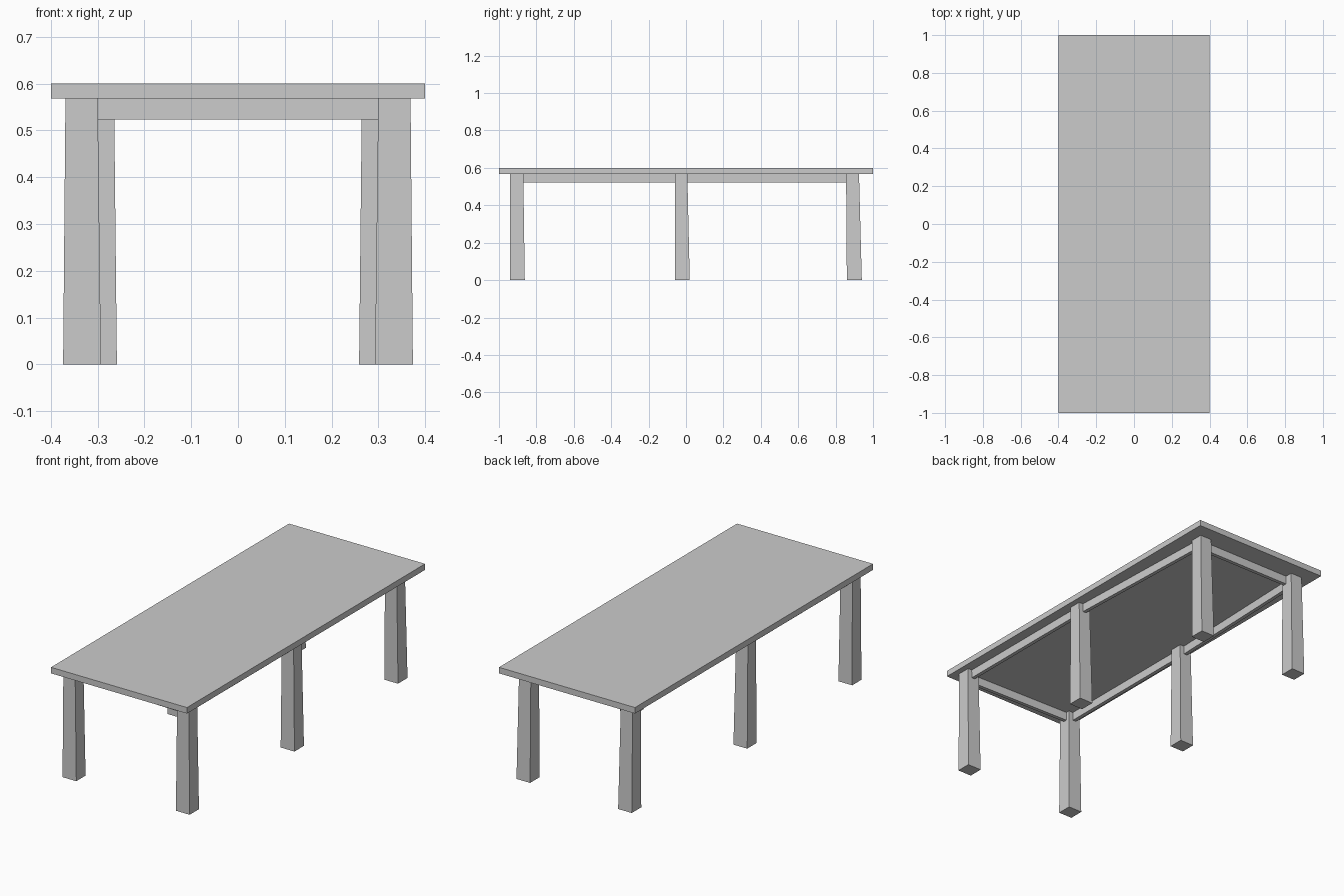
import bpy
from mathutils import Vector

cube = bpy.data.objects.get("Cube")
if cube:
    bpy.data.objects.remove(cube)

grey = bpy.data.materials.new("plain_grey")
grey.use_nodes = True
colour = (0.6, 0.6, 0.6, 1)
grey.diffuse_color = colour
grey.node_tree.nodes["Principled BSDF"].inputs["Base Color"].default_value = colour

TOP, UNDER, APRON = 0.6, 0.568, 0.523


def prism(name, low, high, z0, z1):
    """Six-sided block between a lower and an upper four-corner outline."""
    verts = [(x, y, z0) for x, y in low] + [(x, y, z1) for x, y in high]
    sides = [(i, (i + 1) % 4, (i + 1) % 4 + 4, i + 4) for i in range(4)]
    mesh = bpy.data.meshes.new(name)
    mesh.from_pydata(verts, [], [(3, 2, 1, 0), (4, 5, 6, 7)] + sides)
    mesh.materials.append(grey)
    obj = bpy.data.objects.new(name, mesh)
    bpy.context.collection.objects.link(obj)
    return obj


def rect(x0, x1, y0, y1):
    x0, x1 = sorted((x0, x1))
    return [(x0, y0), (x1, y0), (x1, y1), (x0, y1)]


def rail(name, start, end, thick=0.02):
    """Thin upright board running between two points."""
    a, b = Vector(start), Vector(end)
    d = (b - a).normalized()
    n = Vector((-d.y, d.x)) * thick / 2
    outline = [a - n, b - n, b + n, a + n]
    return prism(name, outline, outline, APRON, UNDER)


# Table top
board = rect(-0.4, 0.4, -1, 1)
prism("table_top", board, board, UNDER, TOP)

# Legs: inner x, outer x, front y, back y at the foot and at the head
legs = {
    "front": ((0.293, 0.374, -0.94, -0.862), (0.3, 0.369, -0.94, -0.87)),
    "middle": ((0.293, 0.374, -0.06, 0.02), (0.3, 0.369, -0.06, 0.007)),
    "back": ((0.259, 0.339, 0.86, 0.94), (0.265, 0.334, 0.856, 0.925)),
}
for side, s in (("left", 1), ("right", -1)):
    for place, (foot, head) in legs.items():
        outlines = [rect(s * a, s * b, c, d) for a, b, c, d in (foot, head)]
        prism(f"{place}_{side}_leg", *outlines, 0, UNDER)
    # Side rails, drawn in towards the closer-set back legs
    rail(f"front_{side}_rail", (s * 0.335, -0.88), (s * 0.335, -0.04))
    rail(f"back_{side}_rail", (s * 0.335, -0.01), (s * 0.305, 0.87))

# End rails
rail("front_rail", (-0.32, -0.9), (0.32, -0.915))
rail("back_rail", (-0.285, 0.875), (0.285, 0.875))
